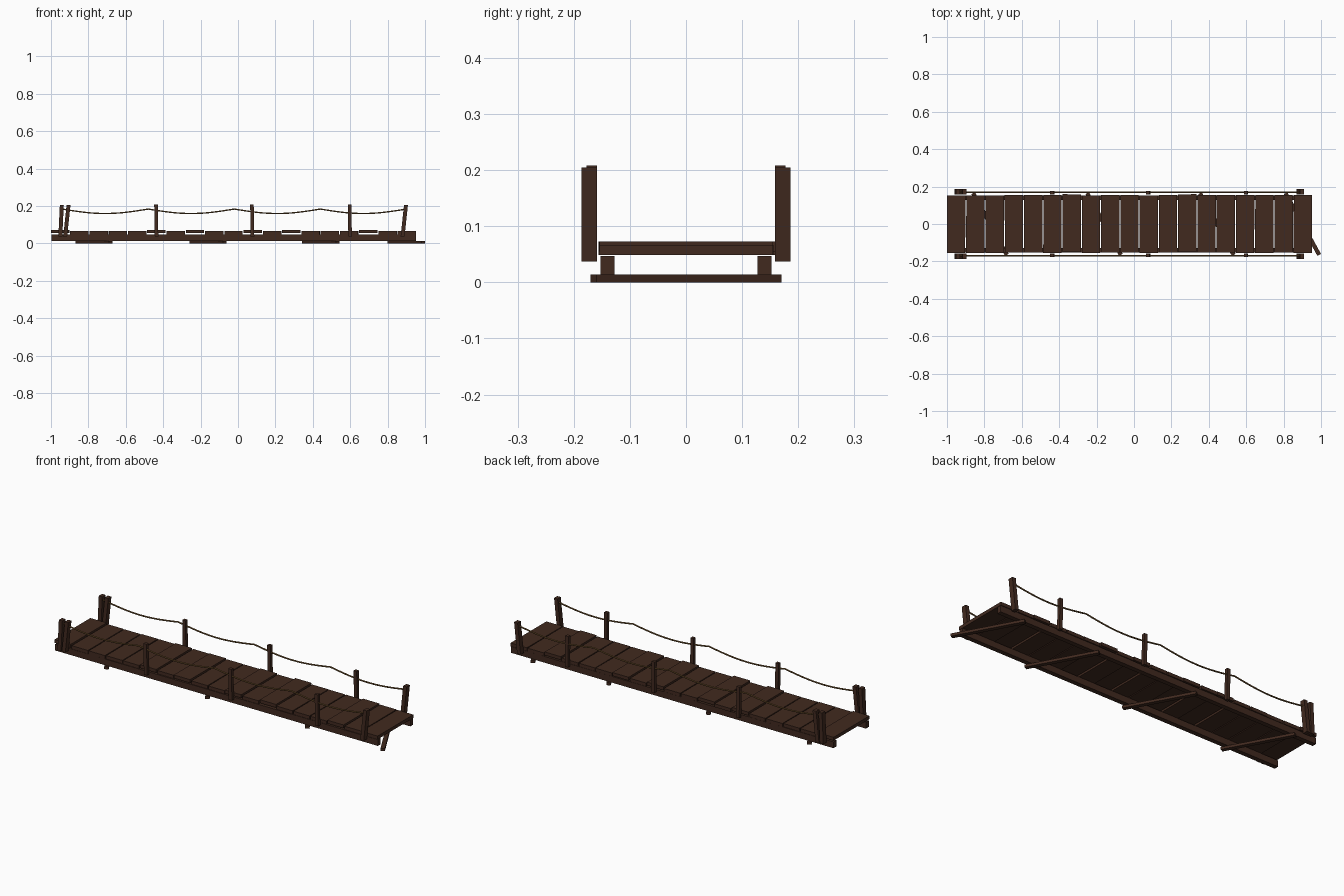
import bpy, bmesh, math, random
from mathutils import Vector, Matrix

random.seed(4)
cube = bpy.data.objects.get("Cube")
if cube:
    bpy.data.objects.remove(cube, do_unlink=True)


def material(name, colour):
    mat = bpy.data.materials.new(name)
    mat.use_nodes = True
    mat.diffuse_color = (*colour, 1)
    bsdf = mat.node_tree.nodes["Principled BSDF"]
    bsdf.inputs["Base Color"].default_value = (*colour, 1)
    bsdf.inputs["Roughness"].default_value = 0.9
    return mat


wood = material("dark_wood", (0.053, 0.0225, 0.0135))
rope_mat = material("rope_brown", (0.17, 0.09, 0.028))


def box(name, centre, size, yaw=0.0, lean=0.0):
    """Wooden box; lean shifts the top along x relative to the bottom."""
    bm = bmesh.new()
    bmesh.ops.create_cube(bm, size=1)
    for v in bm.verts:
        v.co.x, v.co.y, v.co.z = (a * b for a, b in zip(v.co, size))
        v.co.x += lean * v.co.z / size[2]
    bm.transform(Matrix.Translation(centre) @ Matrix.Rotation(yaw, 4, 'Z'))
    mesh = bpy.data.meshes.new(name)
    bm.to_mesh(mesh)
    bm.free()
    mesh.materials.append(wood)
    obj = bpy.data.objects.new(name, mesh)
    bpy.context.collection.objects.link(obj)
    return obj


# Deck planks, some raised or shifted a little
pitch = 0.103
raised = (0, 5, 7, 10, 12, 16)
shifted = (6, 12)
for i in range(19):
    z = 0.064 if i in raised else 0.058
    y = 0.005 if i in shifted else random.uniform(-0.002, 0.002)
    box(f"deck_plank_{i + 1}", (-0.951 + i * pitch, y, z),
        (0.098, 0.308, 0.018), yaw=random.uniform(-0.004, 0.004))

# Diagonal braces under the beams
for i, x in enumerate((-0.77, -0.16, 0.443, 0.9)):
    a, b = Vector((x - 0.09, 0.165, 0)), Vector((x + 0.09, -0.165, 0))
    d = b - a
    box(f"diagonal_brace_{i + 1}", (x, 0, 0.007),
        (d.length, 0.022, 0.014), yaw=math.atan2(d.y, d.x))

for side, s in (("left", 1), ("right", -1)):
    # Long beam carrying the planks
    box(f"{side}_beam", (-0.023, s * 0.14, 0.030), (1.95, 0.025, 0.034))

    # Heavy end posts, doubled at one end
    for i, (x, lean) in enumerate(((-0.946, 0.008), (-0.915, 0.018), (0.889, 0.018))):
        box(f"{side}_end_post_{i + 1}", (x, s * 0.1725, 0.121),
            (0.021, 0.028, 0.168), lean=lean)

    # Slim middle posts
    for i, x in enumerate((-0.437, 0.076, 0.598)):
        box(f"{side}_middle_post_{i + 1}", (x, s * 0.168, 0.123),
            (0.019, 0.018, 0.17), lean=-0.003)

    # Sagging hand rope
    steps, spans = 12, 4
    curve = bpy.data.curves.new(f"{side}_hand_rope", 'CURVE')
    curve.dimensions = '3D'
    curve.bevel_depth = 0.004
    curve.bevel_resolution = 1
    curve.use_fill_caps = True
    line = curve.splines.new('POLY')
    line.points.add(steps * spans)
    for k, p in enumerate(line.points):
        t = k / steps
        sag = 0.024 * math.sin(math.pi * (t % 1))
        p.co = (-0.94 + 0.46 * t, s * 0.17, 0.184 - sag, 1)
    line.use_smooth = True
    curve.materials.append(rope_mat)
    rope = bpy.data.objects.new(f"{side}_hand_rope", curve)
    bpy.context.collection.objects.link(rope)
